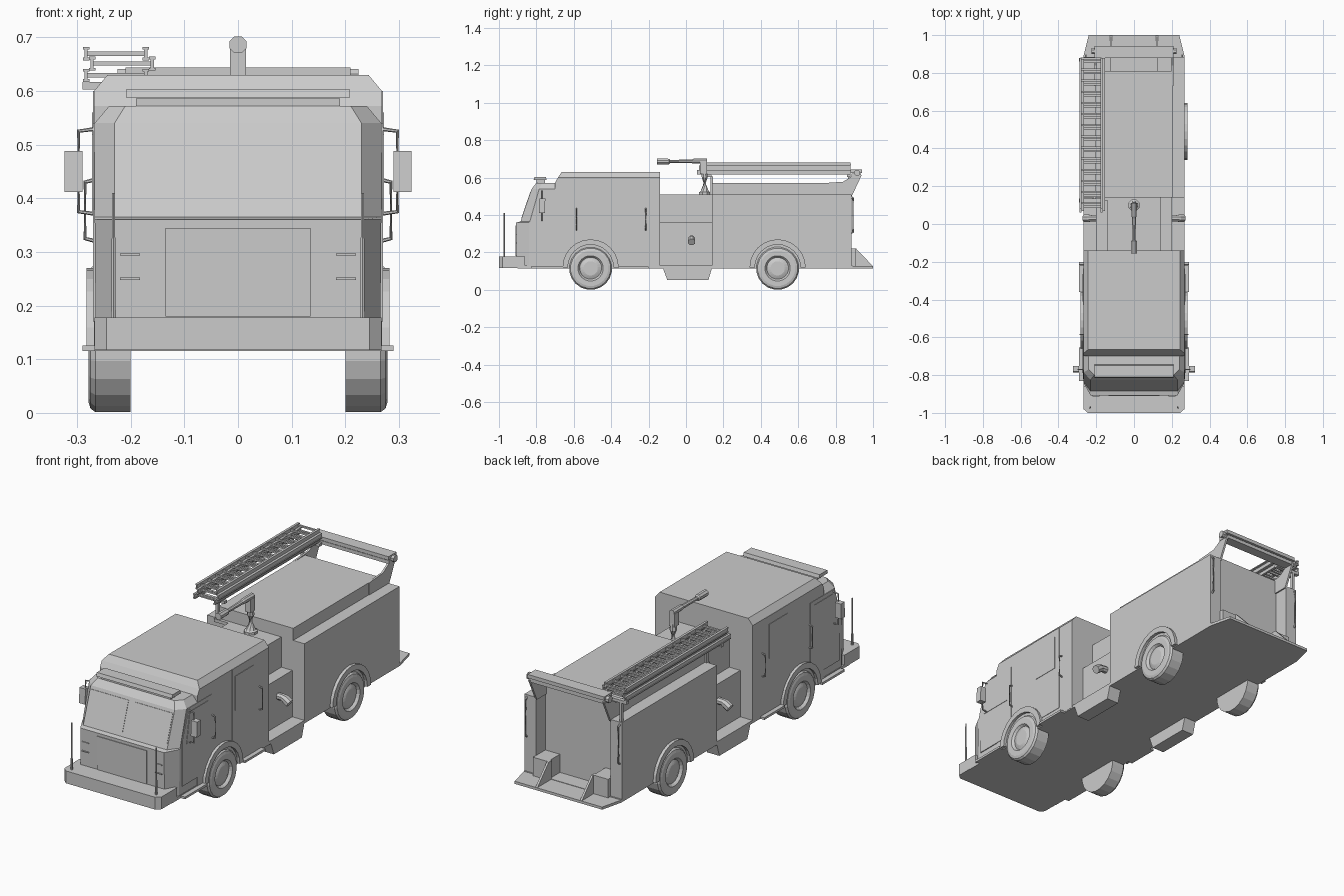
import bpy, bmesh, math
from mathutils import Vector

if "Cube" in bpy.data.objects:
    bpy.data.objects.remove(bpy.data.objects["Cube"])


def finish(name, bm, mirror=False, smooth=False):
    bmesh.ops.recalc_face_normals(bm, faces=bm.faces[:])
    me = bpy.data.meshes.new(name)
    bm.to_mesh(me)
    bm.free()
    ob = bpy.data.objects.new(name, me)
    bpy.context.collection.objects.link(ob)
    if smooth:
        bpy.context.view_layer.objects.active = ob
        ob.select_set(True)
        bpy.ops.object.shade_smooth_by_angle(angle=math.radians(35))
        ob.select_set(False)
    if mirror:
        ob.modifiers.new("mirror", 'MIRROR').use_mirror_merge = False
    return ob


def loft(name, rings, mirror=False, smooth=False):
    bm = bmesh.new()
    vs = [[bm.verts.new(p) for p in r] for r in rings]
    n = len(rings[0])
    for a, b in zip(vs, vs[1:]):
        for i in range(n):
            bm.faces.new((a[i], a[(i + 1) % n], b[(i + 1) % n], b[i]))
    bm.faces.new(vs[0])
    bm.faces.new(vs[-1])
    return finish(name, bm, mirror, smooth)


def prism_x(name, pts, x0, x1, mirror=False):
    return loft(name, [[(x, y, z) for y, z in pts] for x in (x0, x1)], mirror)


def prism_z(name, pts, z0, z1, mirror=False):
    return loft(name, [[(x, y, z) for x, y in pts] for z in (z0, z1)], mirror)


def box(name, x0, x1, y0, y1, z0, z1, mirror=False):
    return prism_z(name, [(x0, y0), (x1, y0), (x1, y1), (x0, y1)], z0, z1, mirror)


def tube(name, stations, sides=8, mirror=False):
    """Tube through (point, radius) stations."""
    pts = [Vector(p) for p, r in stations]
    rings = []
    for i, (p, r) in enumerate(stations):
        d = Vector()
        if i > 0:
            d += (pts[i] - pts[i - 1]).normalized()
        if i < len(pts) - 1:
            d += (pts[i + 1] - pts[i]).normalized()
        q = d.to_track_quat('Z', 'Y')
        rings.append([pts[i] + q @ Vector((r * math.cos(t), r * math.sin(t), 0))
                      for t in [2 * math.pi * (k + .5) / sides for k in range(sides)]])
    return loft(name, rings, mirror)


def rail(name, pts, r=.004, mirror=True):
    return tube(name, [(p, r) for p in pts], 6, mirror)


# cab: chamfered front part lofted upward, then the raised roof section
def cab_ring(z, yf, w1, yc, w2):
    return [(-w1, yf, z), (w1, yf, z), (w2, yc, z), (w2, -.5, z), (-w2, -.5, z), (-w2, yc, z)]


loft("cab_front", [cab_ring(.12, -.905, .23, -.84, .265), cab_ring(.36, -.908, .23, -.84, .267),
                   cab_ring(.365, -.885, .23, -.835, .267), cab_ring(.54, -.825, .23, -.785, .267),
                   cab_ring(.572, -.80, .21, -.77, .24)])
loft("cab_rear_and_roof", [[(-w, y, z), (w, y, z), (w, -.14, z), (-w, -.14, z)] for z, y, w in
                           [(.12, -.70, .268), (.572, -.70, .268), (.60, -.685, .268), (.63, -.665, .243)]])


# windshield panes on the sloped front
def glass_y(z, off):
    return -.885 + (z - .365) * .06 / .175 - off


prism_x("windshield_pane", [(glass_y(.385, .002), .385), (glass_y(.525, .002), .525),
                            (glass_y(.525, -.01), .525), (glass_y(.385, -.01), .385)], .018, .225, True)
box("front_panel", -.135, .135, -.911, -.90, .18, .345)
for z in (.25, .295):
    box("headlight_trim", .183, .22, -.912, -.90, z - .002, z + .002, True)

# cab doors and side windows
prism_x("front_door", [(-.82, .17), (-.64, .17), (-.59, .25), (-.59, .54), (-.77, .54), (-.82, .40)],
        .26, .270, True)
prism_x("front_door_window", [(-.79, .37), (-.62, .37), (-.62, .52), (-.765, .52)], .26, .272, True)
prism_x("crew_door", [(-.43, .24), (-.37, .16), (-.235, .16), (-.235, .60), (-.43, .60)], .26, .270, True)
box("crew_door_window", .26, .272, -.41, -.265, .39, .56, True)
for y in (-.585, -.215):
    rail("door_grab_rail", [(.265, y, .435), (.285, y, .43), (.285, y, .325), (.265, y, .32)])

# mirrors and arms
rail("mirror_arm", [(.26, -.77, .53), (.297, -.77, .525), (.297, -.77, .375), (.26, -.77, .37)])
prism_x("mirror_head", [(-.785, .412), (-.755, .412), (-.752, .488), (-.782, .488)], .29, .323, True)

# light bar on the lower cab roof
box("light_bar_base", -.19, .19, -.80, -.755, .57, .586)
prism_x("light_bar", [(-.815, .587), (-.81, .604), (-.75, .604), (-.745, .587)], -.208, .208)

# front bumper and marker poles
prism_z("front_bumper", [(-.267, -.86), (-.267, -.98), (-.245, -1), (.245, -1), (.267, -.98), (.267, -.86)],
        .117, .178)
tube("marker_pole", [((.232, -.972, .17), .005), ((.232, -.972, .30), .004), ((.232, -.972, .41), .003)], 6, True)

# floor, running boards
box("chassis_floor", -.267, .267, -.90, .89, .115, .13)
for y0, y1 in ((-.83, -.655), (-.36, -.20)):
    box("running_board", .25, .29, y0, y1, .115, .126, True)

# recessed pump section with discharge ports and under-boxes
box("pump_lower", -.20, .20, -.15, .15, .12, .36)
box("pump_upper", -.14, .14, -.15, .15, .35, .51)
tube("discharge_port", [((.195, .03, .275), .017), ((.225, .03, .275), .017), ((.24, .03, .27), .021),
                        ((.263, .03, .255), .021)], 8, True)
prism_x("under_box", [(-.125, .12), (-.10, .053), (.12, .053), (.14, .12)], .20, .267, True)

# rear body, hose bed and open rear recess
box("rear_body", -.267, .267, .14, .81, .12, .51)
box("hose_bed", -.205, .205, .14, .81, .50, .57)
box("rear_side_wall", .205, .267, .80, .885, .12, .51, True)
prism_x("header_bracket", [(.73, .50), (.73, .57), (.84, .578), (.90, .615), (.94, .615), (.90, .53), (.885, .50)],
        .198, .208, True)
box("header_lower_bar", -.21, .21, .885, .935, .605, .622)
box("header_upper_bar", -.21, .21, .88, .942, .626, .644)
tube("header_end_lamp", [((.205, .915, .625), .017), ((.225, .915, .625), .017)], 8, True)

# tail step with boxes and gussets
prism_z("tail_step", [(-.267, .86), (.267, .86), (.267, .89), (.24, 1), (-.24, 1), (-.267, .89)], .115, .128)
box("step_box", .125, .206, .80, .905, .12, .22, True)
prism_x("step_gusset", [(.885, .12), (.885, .22), (.91, .22), (.998, .128), (.998, .12)], .117, .127, True)
rail("rear_grab_rail", [(.255, .88, .50), (.255, .893, .49), (.255, .893, .31), (.255, .88, .30)], .005)


# wheels: stepped lathe profile; fenders: arched strips
def ring_x(x, r, y, z=.115, n=20):
    return [(x, y + r * math.cos(2 * math.pi * (k + .5) / n), z + r * math.sin(2 * math.pi * (k + .5) / n))
            for k in range(n)]


for pos, y in (("front", -.51), ("rear", .49)):
    prof = [(.20, .115), (.266, .115), (.275, .108), (.279, .095), (.279, .068), (.272, .062),
            (.266, .058), (.272, .044), (.274, .038)]
    loft(pos + "_wheel", [ring_x(x, r, y) for x, r in prof], True)
    angles = [math.pi * k / 12 for k in range(13)]
    arch = [(y + .150 * math.cos(a), .12 + .150 * math.sin(a)) for a in angles]
    arch += [(y + .122 * math.cos(a), .12 + .122 * math.sin(a)) for a in reversed(angles)]
    prism_x(pos + "_fender", arch, .255, .282, True)

# stacked ladder sections on brackets
for i, (xa, xb, z0, z1) in enumerate(((-.283, -.172, .617, .641), (-.272, -.160, .638, .664),
                                      (-.283, -.172, .657, .682))):
    y0, y1 = .06 + .01 * i, .88
    for x in (xa, xb):
        box("ladder_rail", x - .003, x + .003, y0, y1, z0, z1)
        for z in (z0, z1 - .005):
            box("ladder_rail_flange", x - .006, x + .006, y0, y1, z, z + .005)
    zm = (z0 + z1) / 2
    rung = box("ladder_rungs", xa, xb, y0 + .025, y0 + .035, zm - .004, zm + .004)
    arr = rung.modifiers.new("repeat", 'ARRAY')
    arr.count = 14
    arr.use_relative_offset = False
    arr.use_constant_offset = True
    arr.constant_offset_displace = (0, .059, 0)
for y in (.115, .86):
    box("ladder_bracket", -.29, -.155, y, y + .02, .603, .617)
box("ladder_front_post", -.215, -.20, .13, .145, .50, .605)
box("ladder_front_foot", -.22, -.13, .125, .15, .495, .51)
box("ladder_rear_post", -.262, -.25, .865, .88, .50, .605)

# water cannon
tube("cannon_base", [((0, .10, .505), .032), ((0, .10, .522), .032), ((0, .10, .526), .024),
                     ((0, .10, .60), .017), ((0, .095, .675), .014)])
box("cannon_cradle", -.015, .015, .075, .112, .62, .685)
tube("cannon_barrel", [((0, .112, .688), .015), ((0, .04, .688), .014), ((0, .03, .687), .011),
                       ((0, -.085, .686), .009), ((0, -.09, .686), .016), ((0, -.155, .686), .017)])
